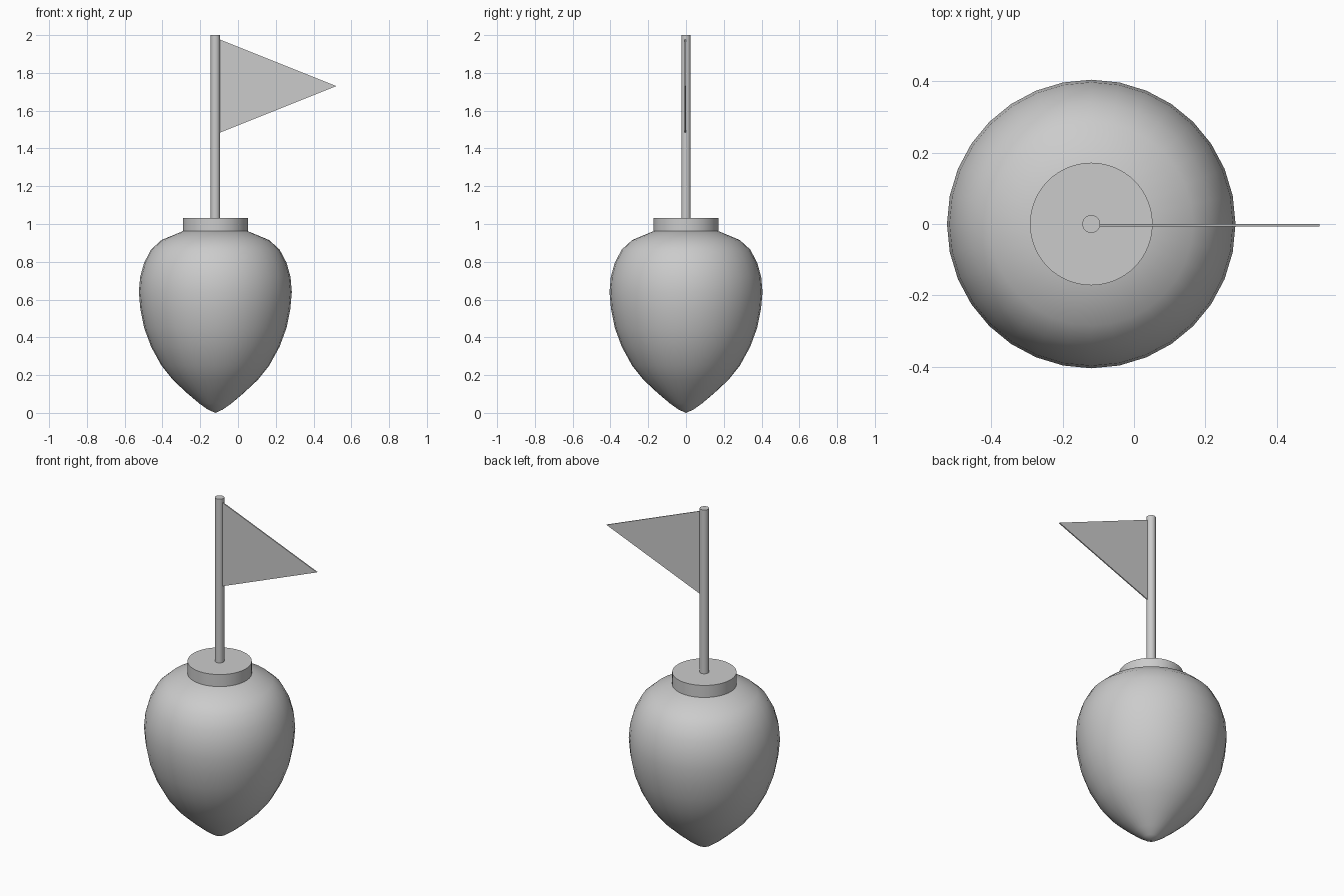
import bpy, bmesh, math

old = bpy.data.objects.get("Cube")
if old:
    bpy.data.objects.remove(old, do_unlink=True)

AXIS_X = -0.12  # shared centre line of body, collar and pole

grey = bpy.data.materials.new("light grey")
grey.use_nodes = True
colour = (0.6, 0.6, 0.6, 1)
grey.diffuse_color = colour
grey.node_tree.nodes["Principled BSDF"].inputs["Base Color"].default_value = colour


def finish(bm, name, smooth=True):
    bmesh.ops.recalc_face_normals(bm, faces=bm.faces)
    mesh = bpy.data.meshes.new(name)
    bm.to_mesh(mesh)
    bm.free()
    mesh.materials.append(grey)
    obj = bpy.data.objects.new(name, mesh)
    bpy.context.collection.objects.link(obj)
    if smooth:
        bpy.ops.object.select_all(action='DESELECT')
        obj.select_set(True)
        bpy.context.view_layer.objects.active = obj
        bpy.ops.object.shade_smooth_by_angle(angle=math.radians(40))
    return obj


def lathe(name, profile, sides):
    """Spin (radius, z) points, starting and ending on the axis."""
    bm = bmesh.new()
    verts = [bm.verts.new((r, 0, z)) for r, z in profile]
    edges = [bm.edges.new(pair) for pair in zip(verts, verts[1:])]
    bmesh.ops.spin(bm, geom=verts + edges, cent=(0, 0, 0), axis=(0, 0, 1),
                   angle=math.tau, steps=sides)
    bmesh.ops.remove_doubles(bm, verts=bm.verts, dist=1e-4)
    obj = finish(bm, name)
    obj.location.x = AXIS_X
    return obj


# Rounded, pointed body
lathe("body", [(0, 0), (0.04, 0.018), (0.085, 0.05), (0.15, 0.105),
               (0.225, 0.175), (0.285, 0.25), (0.34, 0.35), (0.377, 0.45),
               (0.397, 0.55), (0.405, 0.64), (0.398, 0.72), (0.377, 0.795),
               (0.34, 0.865), (0.285, 0.915), (0.172, 0.962), (0, 0.975)], 32)

# Flat collar and flag pole
lathe("collar", [(0, 0.94), (0.172, 0.94), (0.172, 1.033), (0, 1.033)], 64)
lathe("pole", [(0, 1.0), (0.025, 1.0), (0.025, 2.0), (0, 2.0)], 32)

# Thin triangular pennant
bm = bmesh.new()
corners = [(-0.105, 1.48), (0.52, 1.73), (-0.105, 1.98)]
face = bm.faces.new([bm.verts.new((x, -0.007, z)) for x, z in corners])
out = bmesh.ops.extrude_face_region(bm, geom=[face])
bmesh.ops.translate(bm, vec=(0, 0.007, 0),
                    verts=[v for v in out["geom"] if isinstance(v, bmesh.types.BMVert)])
finish(bm, "flag", smooth=False)
